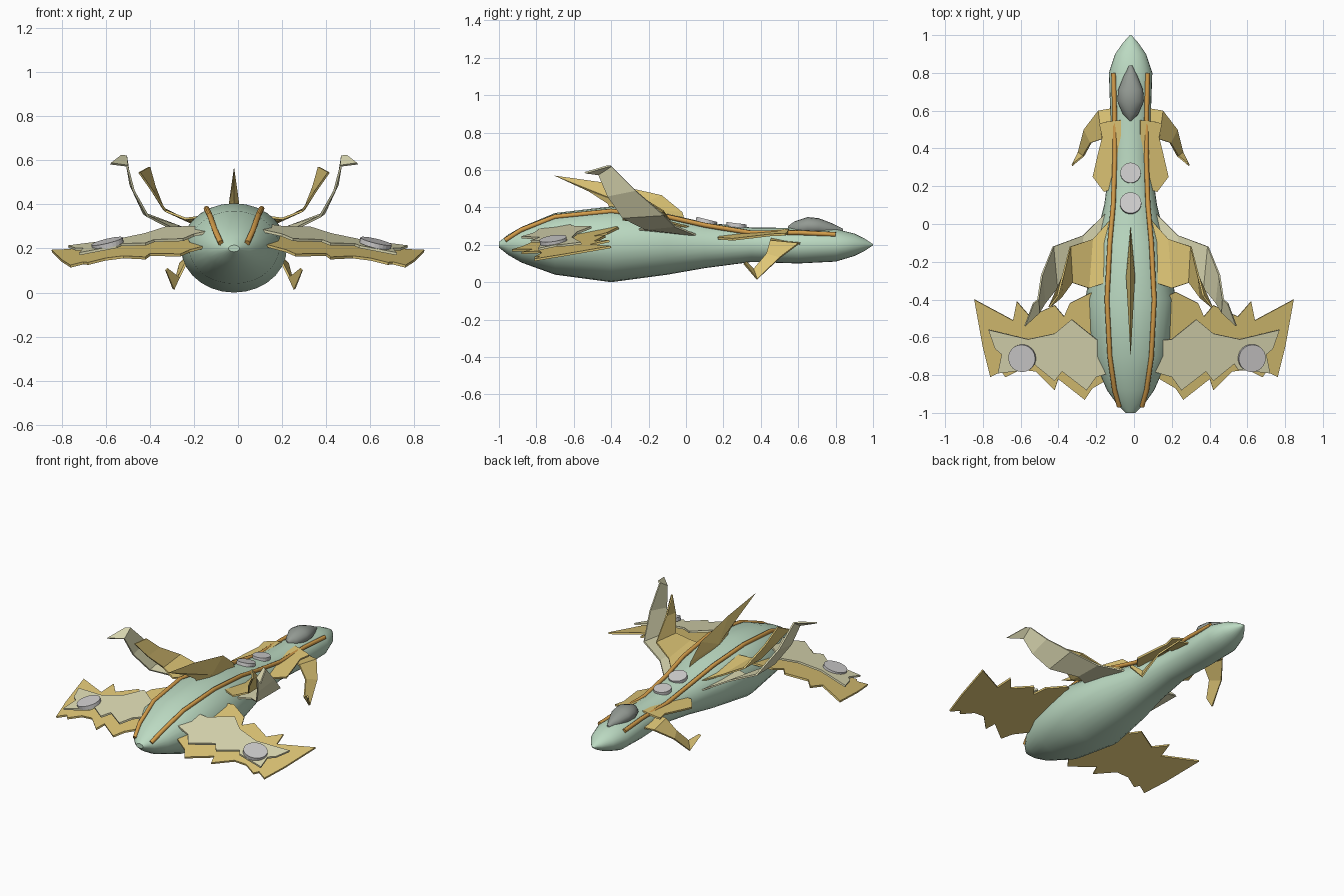
import bpy, bmesh, math
from mathutils import Vector

if "Cube" in bpy.data.objects:
    bpy.data.objects.remove(bpy.data.objects["Cube"])

AX = -0.018  # centre line of the hull


def mat(name, rgb):
    m = bpy.data.materials.new(name)
    m.diffuse_color = (*rgb, 1)
    m.use_nodes = True
    m.node_tree.nodes["Principled BSDF"].inputs["Base Color"].default_value = m.diffuse_color
    return m


GREEN = mat("hull_green", (0.50, 0.70, 0.54))
GOLD = mat("plate_gold", (0.73, 0.56, 0.18))
CREAM = mat("plate_cream", (0.72, 0.70, 0.45))
ORANGE = mat("trim_orange", (0.66, 0.34, 0.07))
GREY = mat("disc_grey", (0.62, 0.61, 0.61))
GLASS = mat("canopy_grey", (0.29, 0.32, 0.29))


def make(name, verts, faces, material, smooth=None, thick=0):
    me = bpy.data.meshes.new(name)
    me.from_pydata([tuple(v) for v in verts], [], faces)
    bm = bmesh.new()
    bm.from_mesh(me)
    bmesh.ops.recalc_face_normals(bm, faces=bm.faces)
    bm.to_mesh(me)
    bm.free()
    me.materials.append(material)
    ob = bpy.data.objects.new(name, me)
    bpy.context.collection.objects.link(ob)
    if thick:
        s = ob.modifiers.new("thickness", 'SOLIDIFY')
        s.thickness = thick
        s.offset = 0
    if smooth:
        bpy.ops.object.select_all(action='DESELECT')
        ob.select_set(True)
        bpy.context.view_layer.objects.active = ob
        bpy.ops.object.shade_smooth_by_angle(angle=math.radians(smooth))
    return ob


def loft(name, stations, material, n=28):
    """Closed tube of ellipses: stations are (y, half width, top z, bottom z)."""
    verts, faces = [], []
    for y, rx, top, bot in stations:
        for i in range(n):
            a = 2 * math.pi * i / n
            verts.append((AX + rx * math.cos(a), y,
                          (top + bot) / 2 + (top - bot) / 2 * math.sin(a)))
    for s in range(len(stations) - 1):
        for i in range(n):
            j = (i + 1) % n
            faces.append((s * n + i, s * n + j, s * n + n + j, s * n + n + i))
    faces.append(tuple(range(n)))
    faces.append(tuple(range(len(verts) - n, len(verts))))
    return make(name, verts, faces, material, smooth=40)


def strip(name, lead, trail, material, side, axis=AX):
    """Bent blade between a leading and a trailing edge."""
    pts = [(axis + side * x, y, z) for x, y, z in lead + trail]
    k = len(lead)
    faces = [(i, i + 1, k + i + 1, k + i) for i in range(k - 1)]
    return make(name, pts, faces, material, thick=0.01)


def plate(name, outline, height, material, side, axis=0):
    """Flat jagged plate with its height given by a rule."""
    pts = [(axis + side * x, y, height(x, y)) for x, y in outline]
    return make(name, pts, [tuple(range(len(pts)))], material, thick=0.012)


def disc(name, loc, r, normal):
    bpy.ops.mesh.primitive_cylinder_add(vertices=24, radius=r, depth=0.022, location=loc)
    ob = bpy.context.object
    ob.name = name
    ob.rotation_euler = Vector(normal).to_track_quat('Z', 'Y').to_euler()
    ob.data.materials.append(GREY)


# Hull
HULL = [(-1, .025, .215, .185), (-.95, .075, .255, .145), (-.88, .125, .295, .105),
        (-.7, .205, .37, .04), (-.4, .24, .405, 0), (-.1, .19, .365, .04),
        (.1, .14, .32, .075), (.35, .105, .292, .108), (.6, .108, .29, .10),
        (.8, .115, .285, .11), (.9, .082, .26, .14), (.96, .04, .23, .17), (1, .004, .203, .197)]
loft("hull", HULL, GREEN)

# Canopy
loft("canopy", [(.545, .004, .30, .27), (.58, .04, .325, .25), (.65, .07, .348, .25),
                (.71, .066, .342, .25), (.78, .038, .315, .25), (.84, .008, .285, .26)], GLASS, 16)


# Raised trim lines along the hull
def trim_line(side):
    cu = bpy.data.curves.new("trim_line", 'CURVE')
    cu.dimensions = '3D'
    cu.bevel_depth = 0.013
    cu.bevel_resolution = 2
    cu.use_fill_caps = True
    path = [(.06, -.965, .225), (.085, -.88, .28), (.11, -.7, .35), (.125, -.4, .38),
            (.11, -.1, .35), (.092, .1, .305), (.083, .35, .263), (.085, .6, .265), (.09, .8, .255)]
    sp = cu.splines.new('POLY')
    sp.points.add(len(path) - 1)
    for p, (x, y, z) in zip(sp.points, path):
        p.co = (AX + side * x, y, z, 1)
    cu.materials.append(ORANGE)
    ob = bpy.data.objects.new("trim_line", cu)
    bpy.context.collection.objects.link(ob)


# Outlines of the rear wing plates
WING_LOW = [(.1, -.42), (.22, -.36), (.34, -.42), (.37, -.49), (.42, -.43), (.55, -.49),
            (.62, -.41), (.64, -.51), (.845, -.40), (.80, -.65), (.76, -.81), (.70, -.78),
            (.68, -.81), (.60, -.77), (.52, -.78), (.42, -.88), (.40, -.82), (.26, -.93),
            (.22, -.87), (.1, -.80)]
WING_TOP = [(.1, -.62), (.2, -.61), (.33, -.505), (.42, -.58), (.56, -.61), (.77, -.56),
            (.735, -.66), (.70, -.69), (.72, -.79), (.55, -.77), (.53, -.74), (.42, -.83),
            (.38, -.78), (.25, -.88), (.2, -.81), (.1, -.78)]
SHOULDER = [(.05, .55), (.14, .54), (.165, .53), (.15, .46), (.17, .38), (.2, .25),
            (.14, .17), (.05, .2)]

for side, tag in ((-1, "left"), (1, "right")):
    trim_line(side)
    # Rear wings: larger gold plate under a cream plate
    plate(tag + "_wing_lower", WING_LOW,
          lambda x, y: .225 - .15 * (x - .2) + .2 * (y + .7), GOLD, side)
    plate(tag + "_wing_upper", WING_TOP,
          lambda x, y: .28 - .17 * (x - .2) + .18 * (y + .7), CREAM, side)
    disc(tag + "_wing_disc", (.016 + side * .608, -.71, .223), .073, (side * .24, -.15, 1))
    # Upswept middle fins: cream outside, gold inside
    strip(tag + "_outer_fin",
          [(.13, .06, .25), (.25, -.06, .30), (.41, -.12, .36), (.47, -.27, .49),
           (.49, -.40, .62), (.515, -.42, .62)],
          [(.12, -.28, .28), (.27, -.22, .285), (.39, -.34, .345), (.455, -.42, .46),
           (.485, -.47, .575), (.56, -.54, .585)], CREAM, side)
    strip(tag + "_inner_fin",
          [(.1, .03, .29), (.2, -.08, .32), (.32, -.12, .38), (.36, -.28, .48), (.385, -.38, .57)],
          [(.1, -.30, .35), (.22, -.34, .335), (.31, -.31, .37), (.37, -.39, .46),
           (.43, -.44, .545)], GOLD, side)
    # Drooping front winglets with a shoulder plate behind
    strip(tag + "_winglet",
          [(.05, .62, .21), (.17, .60, .205), (.245, .50, .13), (.275, .38, .015), (.31, .31, .10)],
          [(.05, .46, .24), (.15, .45, .22), (.21, .43, .15), (.25, .36, .07), (.30, .32, .11)],
          GOLD, side)
    plate(tag + "_shoulder_plate", SHOULDER,
          lambda x, y: .255 - .2 * (x - .1) + .07 * (y - .35), GOLD, side, AX)

# Discs on the hull's back
disc("rear_hull_disc", (AX, .11, .325), .057, (0, .25, 1))
disc("front_hull_disc", (AX, .27, .304), .054, (0, .12, 1))

# Dorsal fin: outline with a raised ridge on each side
OUT = [(0, .31), (-.02, .375), (-.13, .465), (-.42, .53), (-.705, .57), (-.52, .485),
       (-.42, .42), (-.38, .35)]
n = len(OUT)
pts = [(AX, y, z) for y, z in OUT] + [(AX - .024, -.28, .40), (AX + .024, -.28, .40)]
fin = [(i, (i + 1) % n, c) for i in range(n) for c in (n, n + 1)]
make("dorsal_fin", pts, fin, GOLD)
